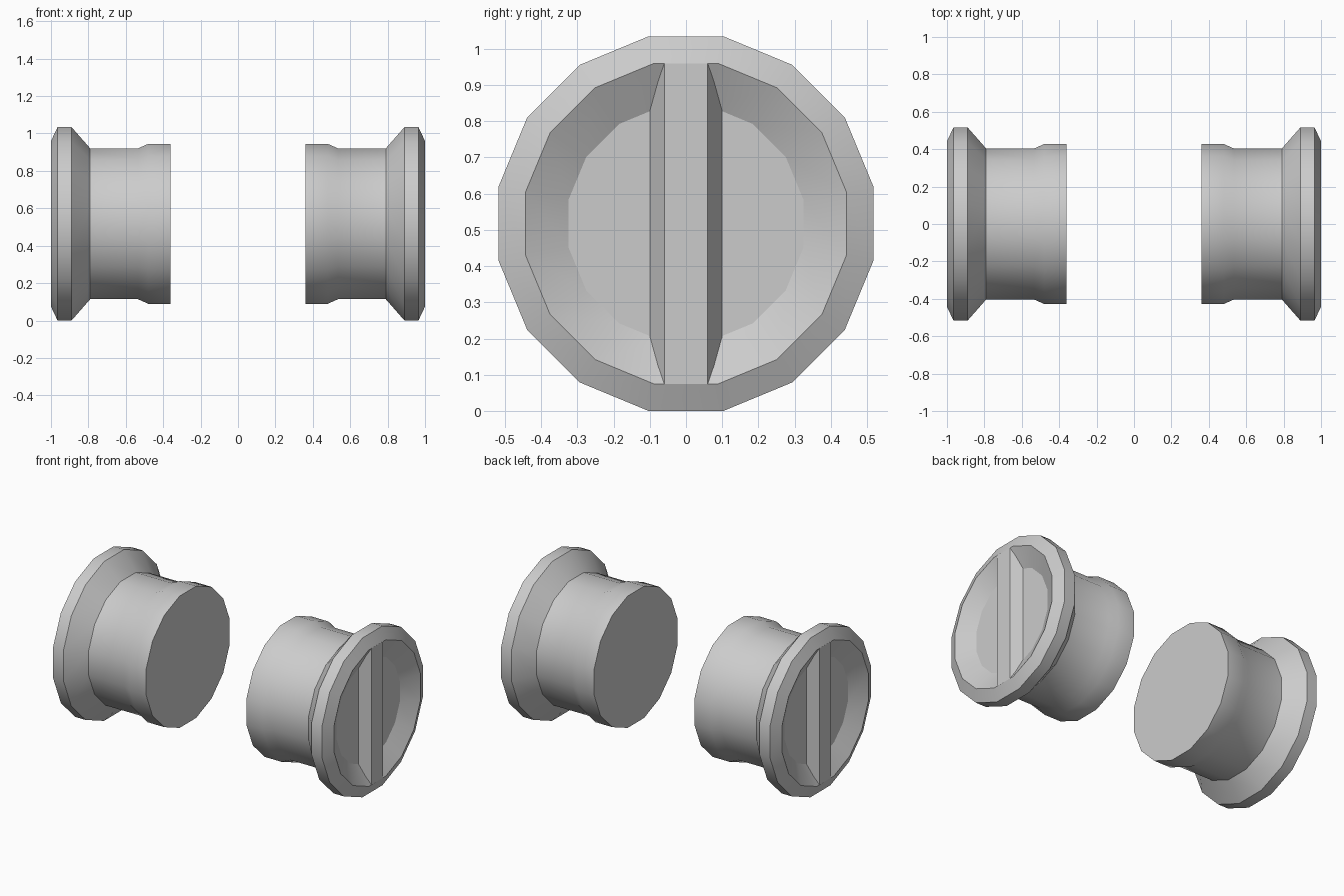
import bpy, bmesh
from math import cos, sin, pi, radians

if "Cube" in bpy.data.objects:
    bpy.data.objects.remove(bpy.data.objects["Cube"])

SIDES = 16
CZ = 0.517          # axis height
FLOOR_X = 0.935     # recess floor


def finish(bm, name):
    mesh = bpy.data.meshes.new(name)
    bm.to_mesh(mesh)
    bm.free()
    ob = bpy.data.objects.new(name, mesh)
    bpy.context.collection.objects.link(ob)
    bpy.ops.object.select_all(action='DESELECT')
    ob.select_set(True)
    bpy.context.view_layer.objects.active = ob
    bpy.ops.object.shade_smooth_by_angle(angle=radians(25))
    mirror = ob.modifiers.new("Mirror", 'MIRROR')
    mirror.use_axis = (True, False, False)
    return ob


# Plug body: closed lathe profile (x, corner radius), inner end to recess floor
profile = [(0.36, 0.436), (0.48, 0.436), (0.535, 0.411), (0.79, 0.411),
           (0.89, 0.527), (0.965, 0.527), (1.0, 0.451), (FLOOR_X, 0.331)]
bm = bmesh.new()
rings = []
for x, r in profile:
    angles = [(i + 0.5) * 2 * pi / SIDES for i in range(SIDES)]
    rings.append([bm.verts.new((x, r * cos(a), CZ + r * sin(a))) for a in angles])
for a, b in zip(rings, rings[1:]):
    for i in range(SIDES):
        j = (i + 1) % SIDES
        bm.faces.new((a[i], a[j], b[j], b[i]))
bm.faces.new(rings[0])
bm.faces.new(rings[-1])
bmesh.ops.recalc_face_normals(bm, faces=bm.faces)
finish(bm, "plug_body")

# Grip bar: tapered ridge across the recess, ends resting on the sloped wall
bm = bmesh.new()
section = [(FLOOR_X, -0.1, 0.325), (1.0, -0.06, 0.442),
           (1.0, 0.06, 0.442), (FLOOR_X, 0.1, 0.325)]
low = [bm.verts.new((x, y, CZ - h)) for x, y, h in section]
high = [bm.verts.new((x, y, CZ + h)) for x, y, h in section]
for i in range(3):
    bm.faces.new((low[i], low[i + 1], high[i + 1], high[i]))
finish(bm, "grip_bar")
